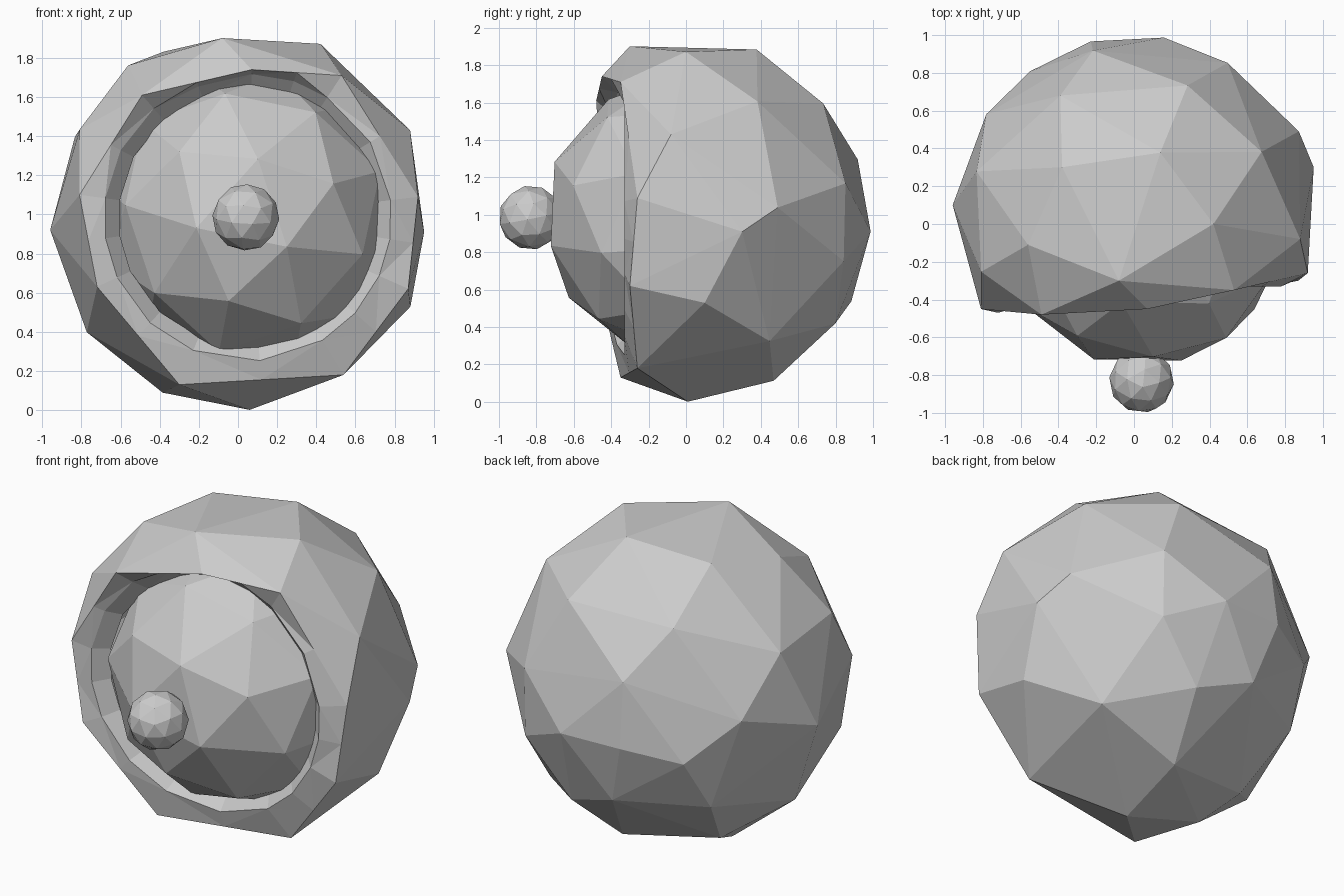
import bpy, bmesh, math
from mathutils import Vector

if "Cube" in bpy.data.objects:
    bpy.data.objects.remove(bpy.data.objects["Cube"])

CENTRE = Vector((0.015, 0.02, 0.98))
RADIUS = 0.98


def add_object(name, bm):
    mesh = bpy.data.meshes.new(name)
    bm.to_mesh(mesh)
    bm.free()
    ob = bpy.data.objects.new(name, mesh)
    bpy.context.collection.objects.link(ob)
    return ob


def ball(name, centre, radius, rot):
    bm = bmesh.new()
    bmesh.ops.create_icosphere(bm, subdivisions=2, radius=radius)
    ob = add_object(name, bm)
    ob.location = centre
    ob.rotation_euler = rot


# Outer shell: irregular facet corners lying on a sphere
BACK = [
    (-.08, -.3, 1.9), (.42, 0, 1.87), (.14, .38, 1.89), (.69, .39, 1.62),
    (.29, .75, 1.61), (-.39, .68, 1.58), (-.84, .28, 1.4), (-.56, -.11, 1.76),
    (-.38, .3, 1.83), (-.22, .93, 1.3), (.5, .86, 1.17), (.16, 1, .91),
    (-.23, .97, .91), (-.78, .58, 1.08), (.95, .3, .91), (.89, .5, 1.04),
    (.88, -.08, 1.43), (-.96, .1, .92), (-.8, -.25, 1.43), (.88, .1, .53),
    (.06, .01, 0), (-.38, .1, .1), (-.77, .05, .4), (.1, .47, .11),
    (.22, .81, .41), (.5, .85, .75), (.61, .45, .32), (-.12, .88, .54),
    (-.48, .35, .19), (-.6, .62, .53), (-.55, .81, .84)]
# Corners of the front opening
RIM = [
    (-.81, -.45, 1.1), (-.49, -.48, 1.61), (.53, -.35, 1.71), (.92, -.26, 1.09),
    (.87, -.3, .62), (.54, -.26, .18), (-.3, -.35, .13), (-.72, -.47, .63)]

bm = bmesh.new()
for p in BACK:
    bm.verts.new(CENTRE + (Vector(p) - CENTRE).normalized() * RADIUS)
rim_verts = {bm.verts.new(p) for p in RIM}
bmesh.ops.convex_hull(bm, input=bm.verts[:])
cap = [f for f in bm.faces if all(v in rim_verts for v in f.verts)]
bmesh.ops.delete(bm, geom=cap, context='FACES')

# Raise a notch in the top of the opening, then halve the rim edges
border = [e for e in bm.edges if e.is_boundary]
top = max(border, key=lambda e: e.verts[0].co.z + e.verts[1].co.z)
_, notch = bmesh.utils.edge_split(top, top.verts[0], 0.5)
notch.co = (.07, -.45, 1.74)
for e in [e for e in bm.edges if e.is_boundary]:
    bmesh.utils.edge_split(e, e.verts[0], 0.5)
bmesh.ops.triangulate(bm, faces=[f for f in bm.faces if len(f.verts) > 3])

# Lip running from the opening in to the inner ball
axis = Vector((.05, 0, .985))
edges = [e for e in bm.edges if e.is_boundary]
for limit, shrink, depth in ((.735, .97, -.33), (.66, .95, -.26)):
    ext = bmesh.ops.extrude_edge_only(bm, edges=edges)['geom']
    for v in (g for g in ext if isinstance(g, bmesh.types.BMVert)):
        d = Vector((v.co.x - axis.x, 0, v.co.z - axis.z))
        r = min(limit, d.length * shrink)
        v.co = axis + d.normalized() * r
        v.co.y = depth + .17 * min(v.co.x, 0)
    edges = [g for g in ext if isinstance(g, bmesh.types.BMEdge)]
bmesh.ops.triangulate(bm, faces=[f for f in bm.faces if len(f.verts) > 3])
bmesh.ops.recalc_face_normals(bm, faces=bm.faces[:])
add_object("outer_shell", bm)

# Inner ball and the small ball on its front
ball("inner_ball", (.05, 0, .985), .765, (.2, .15, .3))
ball("front_ball", (.04, -.83, .985), .172, (.2, 0, .2))
